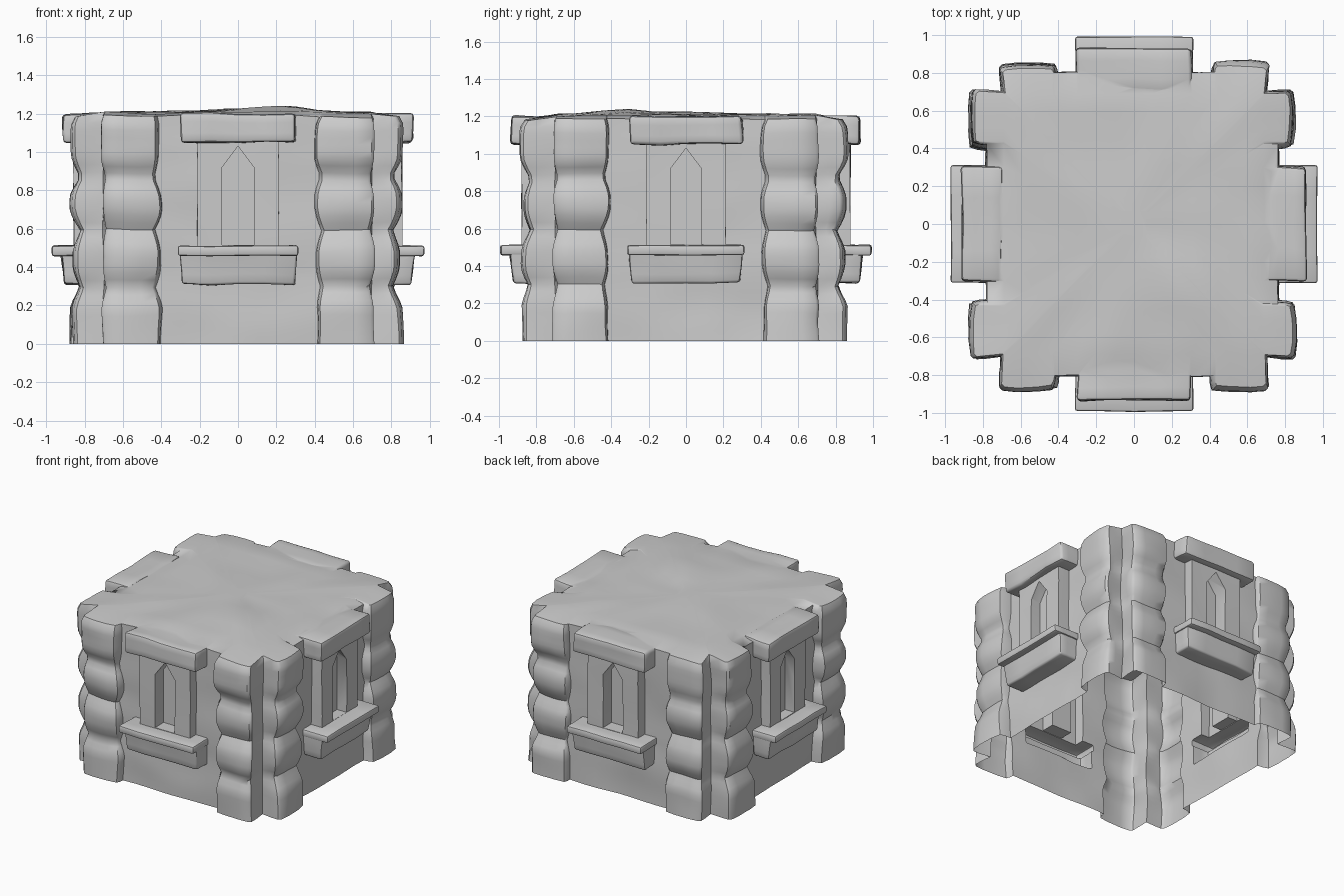
import bpy, bmesh, math, random
from mathutils import Vector, Matrix, noise

if "Cube" in bpy.data.objects:
    bpy.data.objects.remove(bpy.data.objects["Cube"])

random.seed(4)
SEAMS = (0.29, 0.59, 0.87)
CLAMP = 0.69


def rough(bm, amount, freq=4.0):
    """Push vertices about with smooth noise, keeping the base flat."""
    for v in bm.verts:
        n = noise.noise_vector(v.co * freq) * amount
        if v.co.z < 0.001:
            n.z = 0
        v.co += n


def to_object(bm, name):
    bmesh.ops.recalc_face_normals(bm, faces=bm.faces)
    me = bpy.data.meshes.new(name)
    bm.to_mesh(me)
    bm.free()
    ob = bpy.data.objects.new(name, me)
    bpy.context.collection.objects.link(ob)
    return ob


def turn(k):
    return Matrix.Rotation(k * math.pi / 2, 4, 'Z')


# ---- body: one loft with stacked corner stones on each of four sides ----
WALL = (0.805, 0.765, 0.80, 0.78)
STONE = (0.875, 0.845, 0.85, 0.865)
jitter = {(k, s, b): (random.uniform(-.012, .012), random.uniform(-.012, .012))
          for k in range(4) for s in (-1, 1) for b in range(4)}


def pinch(z):
    p = max(max(0, 1 - abs(z - s) / 0.11) ** 1.4 for s in SEAMS)
    return max(p, 0.55 * max(0, (z - 1.14) / 0.05))


def stone(k, s, z):
    """Half outline of a corner stone, from the wall out to the corner."""
    p = pinch(z)
    ju, jd = jitter[k, s, sum(z > q for q in SEAMS)]
    ju, jd = ju * (1 - p), jd * (1 - p)
    a, b = 0.405 + 0.03 * p + ju, 0.71 - 0.025 * p + ju * 0.5
    d, w = STONE[k] + jd - 0.04 * p, WALL[k]
    pts = [(a, w), (a + 0.004, (w + d) / 2), (a + 0.015, d - 0.004)]
    pts += [(a + (b - a) * t, d + 0.006 * (1 - p)) for t in (0.3, 0.5, 0.7)]
    pts += [(b - 0.015, d - 0.004), (b, d - 0.02), (b - 0.003, (d + 0.7) / 2)]
    return [(s * u, q) for u, q in pts]


def outline(z):
    pts = []
    for k in range(4):
        side = [(-0.70, 0.70)] + stone(k, -1, z)[::-1]
        side += [(u, WALL[k]) for u in (-.3, -.2, -.1, 0, .1, .2, .3)]
        side += stone(k, 1, z)
        pts += [turn(k) @ Vector((u, -d, z)) for u, d in side]
    return pts


def clamp(v):
    return max(-CLAMP, min(CLAMP, v))


rings = [outline(1.185 * i / 32) for i in range(33)]
edge = rings[-1]
for f in (1.0, 0.85, 0.65, 0.45, 0.25, 0.1):
    ring = []
    for v in edge:
        x, y = clamp(v.x) * f, clamp(v.y) * f
        bump = 0.02 * math.exp(-((x - .2) ** 2 + (y + .35) ** 2) / .06)
        ring.append(Vector((x, y, 1.205 + 0.012 * (1 - f) + bump)))
    rings.append(ring)
bm = bmesh.new()
rows = [[bm.verts.new(p) for p in r] for r in rings]
n = len(edge)
for lo, hi in zip(rows, rows[1:]):
    for i in range(n):
        j = (i + 1) % n
        bm.faces.new((lo[i], lo[j], hi[j], hi[i]))
bm.faces.new(rows[0][::-1])
bm.faces.new(rows[-1])
bmesh.ops.remove_doubles(bm, verts=bm.verts, dist=0.002)
rough(bm, 0.013)
body = to_object(bm, "stone_tower_storey")


# ---- window pieces, described on the front and turned to each side ----
def block(name, k, hw, d0, d1, z0, z1, bevel, amount, taper=0.0):
    bm = bmesh.new()
    bmesh.ops.create_cube(bm, size=1)
    for v in bm.verts:
        low = v.co.z < 0
        v.co = Vector((v.co.x * 2 * (hw - (taper * 0.5 if low else 0)),
                       -(d1 - (taper if low else 0)) if v.co.y < 0 else -d0,
                       z0 if low else z1))
    if bevel:
        bmesh.ops.bevel(bm, geom=bm.edges[:], offset=bevel, segments=2,
                        profile=0.5, affect='EDGES')
    bmesh.ops.subdivide_edges(bm, edges=[e for e in bm.edges if e.calc_length() > 0.1],
                              cuts=3, use_grid_fill=True)
    bmesh.ops.transform(bm, matrix=turn(k), verts=bm.verts)
    rough(bm, amount, 5.0)
    return to_object(bm, name)


def slit(name, k):
    bm = bmesh.new()
    prof = [(-.083, .515), (.083, .515), (.083, .92), (0, 1.03), (-.083, .92)]
    f = bm.faces.new([bm.verts.new((u, -1.0, z)) for u, z in prof])
    ext = bmesh.ops.extrude_face_region(bm, geom=[f])["geom"]
    for v in ext:
        if isinstance(v, bmesh.types.BMVert):
            v.co.y = -0.775
    bmesh.ops.transform(bm, matrix=turn(k), verts=bm.verts)
    return to_object(bm, name)


def combine(tool, operation):
    tool.hide_render = True
    mod = body.modifiers.new("join", 'BOOLEAN')
    mod.operation, mod.solver, mod.object = operation, 'EXACT', tool
    bpy.context.view_layer.objects.active = body
    bpy.ops.object.modifier_apply(modifier=mod.name)
    bpy.data.objects.remove(tool)


for k in range(4):
    o = -0.022 * (k % 2)
    combine(block("window_frame", k, .212, .70, .878 + o, .44, 1.10, 0, .006), 'UNION')
    combine(slit("window_slit", k), 'DIFFERENCE')
    combine(block("lintel", k, .302, .70, .932 + o, 1.05, 1.201, .018, .012), 'UNION')
    combine(block("sill_block", k, .303, .70, .945 + o, .31, .48, .012, .012, .02), 'UNION')
    combine(block("sill_slab", k, .312, .70, .992 + o, .458, .512, .012, .005), 'UNION')

# ---- open underside, smooth shading with crisp stone edges ----
bm = bmesh.new()
bm.from_mesh(body.data)
floor = [f for f in bm.faces if all(v.co.z < 0.003 for v in f.verts)]
bmesh.ops.delete(bm, geom=floor, context='FACES')
bm.to_mesh(body.data)
bm.free()
bpy.ops.object.select_all(action='DESELECT')
body.select_set(True)
bpy.context.view_layer.objects.active = body
bpy.ops.object.shade_smooth_by_angle(angle=math.radians(42))
